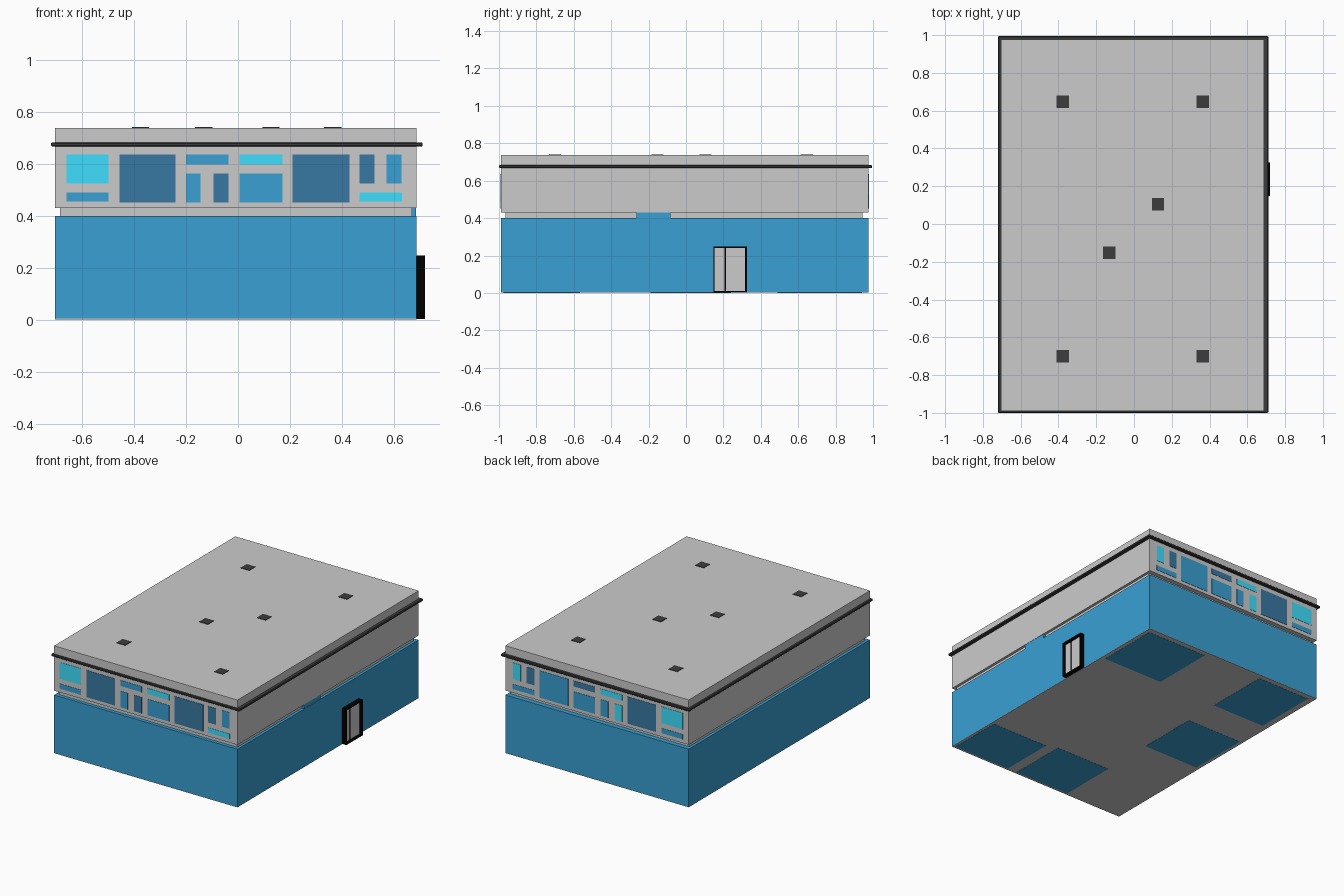
import bpy, bmesh
from mathutils import Vector

if "Cube" in bpy.data.objects:
    bpy.data.objects.remove(bpy.data.objects["Cube"])


def material(name, rgb):
    m = bpy.data.materials.new(name)
    m.diffuse_color = (*rgb, 1)
    m.use_nodes = True
    m.node_tree.nodes["Principled BSDF"].inputs["Base Color"].default_value = m.diffuse_color
    return m


BLUE = material("wall_blue", (0.04, 0.35, 0.65))
NAVY = material("dark_glass", (0.04, 0.19, 0.37))
CYAN = material("light_glass", (0.05, 0.74, 1.0))
CHAR = material("charcoal", (0.045, 0.045, 0.045))
BLACK = material("black", (0.0, 0.0, 0.0))


def box(name, x, y, z, mat=None, bevel=0):
    """Box from (min, max) pairs on each axis."""
    lo, hi = Vector((x[0], y[0], z[0])), Vector((x[1], y[1], z[1]))
    bm = bmesh.new()
    bmesh.ops.create_cube(bm, size=1)
    for v in bm.verts:
        v.co = Vector([c * s for c, s in zip(v.co, hi - lo)]) + (lo + hi) / 2
    me = bpy.data.meshes.new(name)
    bm.to_mesh(me)
    bm.free()
    ob = bpy.data.objects.new(name, me)
    bpy.context.collection.objects.link(ob)
    if mat:
        me.materials.append(mat)
    if bevel:
        mod = ob.modifiers.new("bevel", 'BEVEL')
        mod.width, mod.segments = bevel, 1
    return ob


X, Y = (-0.704, 0.688), (-0.989, 0.976)

# Main storeys: floor slab, lower storey, recessed neck, upper storey
box("floor_slab", X, Y, (0.001, 0.004))
box("lower_storey", X, Y, (0.004, 0.40), BLUE)
box("recessed_neck", (-0.685, 0.67), (-0.965, 0.944), (0.40, 0.43))
box("neck_infill", (0.66, 0.686), (-0.265, -0.083), (0.40, 0.43), BLUE)
box("upper_storey", X, Y, (0.43, 0.738))

# Dark trim band running round below the roof
box("trim_band", (-0.72, 0.711), (-1.0, 0.995), (0.667, 0.683), CHAR, 0.004)

# Roof vents
for i, (vx, vy) in enumerate([(-0.376, 0.646), (0.365, 0.646), (0.127, 0.104),
                              (-0.132, -0.152), (-0.376, -0.70), (0.365, -0.70)]):
    box(f"roof_vent_{i}", (vx - 0.033, vx + 0.033), (vy - 0.033, vy + 0.033),
        (0.73, 0.741), CHAR)

# Window panes: x range, z range, front colour, back colour
TOP, HIGH, LOW = (0.598, 0.637), (0.525, 0.637), (0.456, 0.49)
FULL, TALL = (0.452, 0.637), (0.452, 0.563)
panes = [
    ((-0.66, -0.498), HIGH, CYAN, CYAN),
    ((-0.66, -0.498), LOW, BLUE, BLUE),
    ((-0.456, -0.24), FULL, NAVY, NAVY),
    ((-0.20, -0.037), TOP, BLUE, CYAN),
    ((-0.20, -0.144), TALL, BLUE, CYAN),
    ((-0.094, -0.037), TALL, NAVY, BLUE),
    ((0.006, 0.171), TOP, CYAN, NAVY),
    ((0.006, 0.171), TALL, BLUE, BLUE),
    ((0.21, 0.429), FULL, NAVY, BLUE),
    ((0.467, 0.525), HIGH, NAVY, NAVY),
    ((0.571, 0.629), HIGH, BLUE, CYAN),
    ((0.467, 0.631), LOW, CYAN, BLUE),
]
for i, (wx, wz, front, back) in enumerate(panes):
    box(f"front_window_{i}", wx, (Y[0] - 0.002, Y[0] + 0.005), wz, front)
    box(f"back_window_{i}", wx, (Y[1] - 0.005, Y[1] + 0.002), wz, back)

# Side door: grey leaf inside a projecting black frame
box("door_leaf", (0.68, 0.70), (0.15, 0.32), (0.005, 0.24))
for name, y, z, depth in [
        ("left_jamb", (0.147, 0.153), (0.003, 0.248), 0.72),
        ("right_jamb", (0.316, 0.325), (0.003, 0.248), 0.72),
        ("lintel", (0.147, 0.325), (0.239, 0.248), 0.72),
        ("sill", (0.147, 0.325), (0.003, 0.010), 0.72),
        ("divider", (0.207, 0.215), (0.003, 0.245), 0.705)]:
    box("door_" + name, (0.68, depth), y, z, BLACK)

# Blue pads on the underside
for i, (px, py) in enumerate([((0.20, 0.66), (0.50, 0.94)), ((-0.66, -0.255), (0.49, 0.94)),
                              ((-0.68, -0.255), (-0.19, 0.24)), ((0.235, 0.67), (-0.975, -0.595)),
                              ((-0.26, 0.16), (-0.975, -0.566))]):
    box(f"floor_pad_{i}", px, py, (0.0, 0.003), BLUE)
